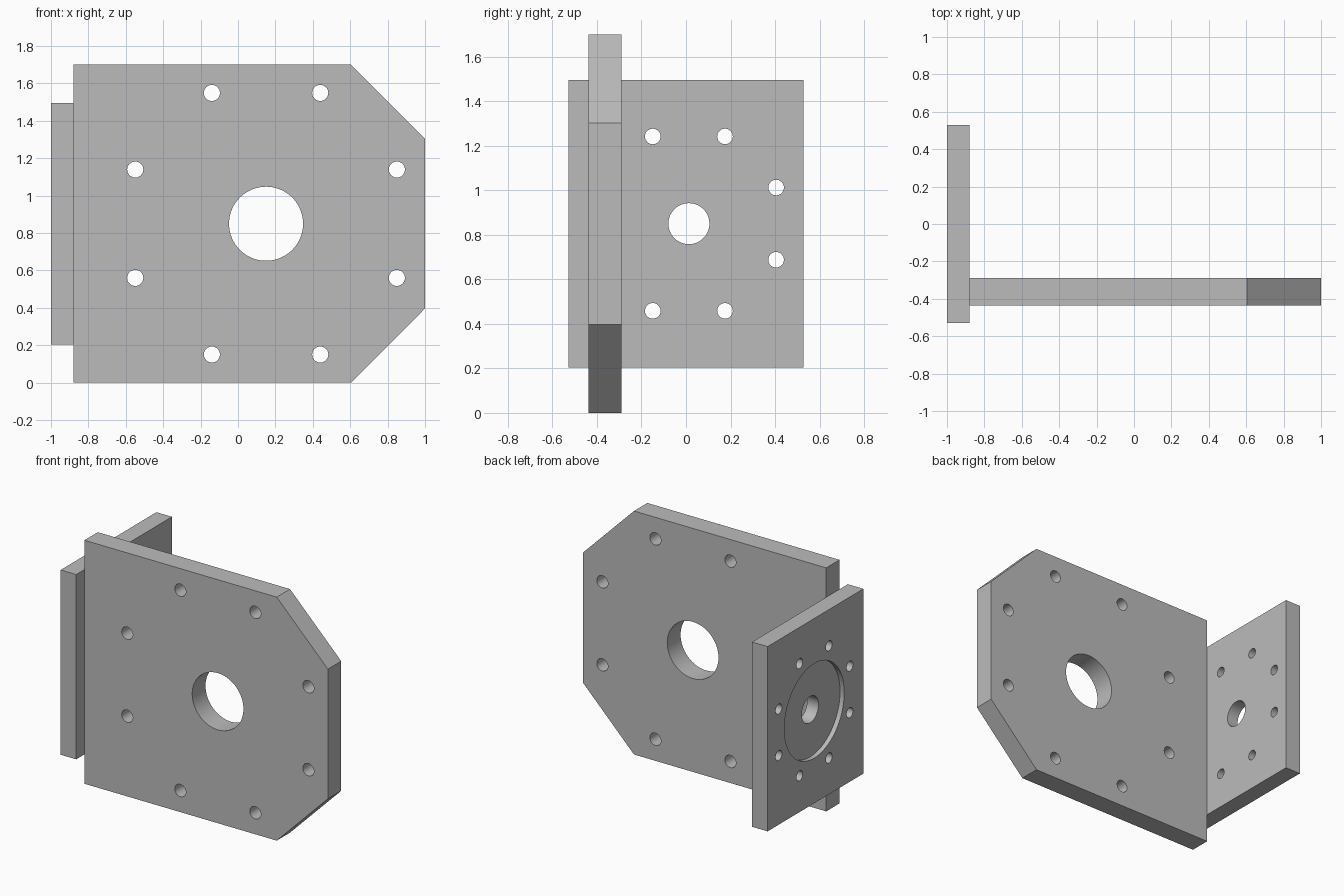
import bpy, bmesh, math
from mathutils import Matrix, Vector

cube = bpy.data.objects.get("Cube")
if cube:
    bpy.data.objects.remove(cube, do_unlink=True)

GREY = (0.5, 0.5, 0.5, 1.0)
grey = bpy.data.materials.new("machined_grey")
grey.use_nodes = True
grey.diffuse_color = GREY
for node in grey.node_tree.nodes:
    if node.type == 'BSDF_PRINCIPLED':
        node.inputs["Base Color"].default_value = GREY


def add_object(name, bm):
    bmesh.ops.recalc_face_normals(bm, faces=bm.faces)
    mesh = bpy.data.meshes.new(name)
    bm.to_mesh(mesh)
    bm.free()
    mesh.materials.append(grey)
    obj = bpy.data.objects.new(name, mesh)
    bpy.context.collection.objects.link(obj)
    return obj


def plate(name, outline, thickness):
    """Extrude a closed outline of 3D points along a thickness vector."""
    bm = bmesh.new()
    face = bm.faces.new([bm.verts.new(p) for p in outline])
    result = bmesh.ops.extrude_face_region(bm, geom=[face], use_keep_orig=True)
    moved = [v for v in result["geom"] if isinstance(v, bmesh.types.BMVert)]
    bmesh.ops.translate(bm, verts=moved, vec=Vector(thickness))
    return add_object(name, bm)


def cut(target, axis, holes):
    """Cut round holes, each given as (centre, radius, length), along an axis."""
    turn = Matrix.Rotation(math.pi / 2, 4, 'X' if axis == 'Y' else 'Y')
    bm = bmesh.new()
    for centre, radius, length in holes:
        bmesh.ops.create_cone(bm, cap_ends=True, segments=64 if radius > 0.05 else 32,
                              radius1=radius, radius2=radius, depth=length,
                              matrix=Matrix.Translation(centre) @ turn)
    cutter = add_object("hole_cutter", bm)
    cutter.hide_render = True
    mod = target.modifiers.new("holes", 'BOOLEAN')
    mod.operation, mod.solver, mod.object = 'DIFFERENCE', 'EXACT', cutter
    bpy.context.view_layer.objects.active = target
    bpy.ops.object.modifier_apply(modifier=mod.name)
    bpy.data.objects.remove(cutter, do_unlink=True)


def ring(radius):
    """Eight evenly spaced bolt positions, straddling the axes."""
    angles = [math.pi / 8 + k * math.pi / 4 for k in range(8)]
    return [(radius * math.cos(a), radius * math.sin(a)) for a in angles]


def finish(obj):
    bpy.ops.object.select_all(action='DESELECT')
    obj.select_set(True)
    bpy.context.view_layer.objects.active = obj
    bpy.ops.object.shade_smooth_by_angle(angle=math.radians(30))


MID = 0.85  # height of both bores

# Large plate with two chamfered corners, a bore and a bolt circle
front_y, back_y = -0.437, -0.29
half = [(-0.88, 0.85), (0.605, 0.85), (1.0, 0.453)]
profile = half + [(x, -z) for x, z in reversed(half)]
main_plate = plate("main_plate", [(x, front_y, MID + z) for x, z in profile],
                   (0, back_y - front_y, 0))
mid_y = (front_y + back_y) / 2
cut(main_plate, 'Y', [((0.15, mid_y, MID), 0.198, 0.4)] +
    [((0.15 + u, mid_y, MID + v), 0.043, 0.4) for u, v in ring(0.757)])
finish(main_plate)

# Small side plate with a bore, a bolt circle and a shallow outer recess
w, h = 0.528, 0.645
corners = [(-w, -h), (w, -h), (w, h), (-w, h)]
side_plate = plate("side_plate", [(-1.0, y, MID + z) for y, z in corners],
                   (0.12, 0, 0))
cy = 0.013
cut(side_plate, 'X', [((-1.0, cy, MID), 0.33, 0.064)])
cut(side_plate, 'X', [((-0.94, cy, MID), 0.092, 0.4)] +
    [((-0.94, cy + u, MID + v), 0.035, 0.4) for u, v in ring(0.424)])
finish(side_plate)
